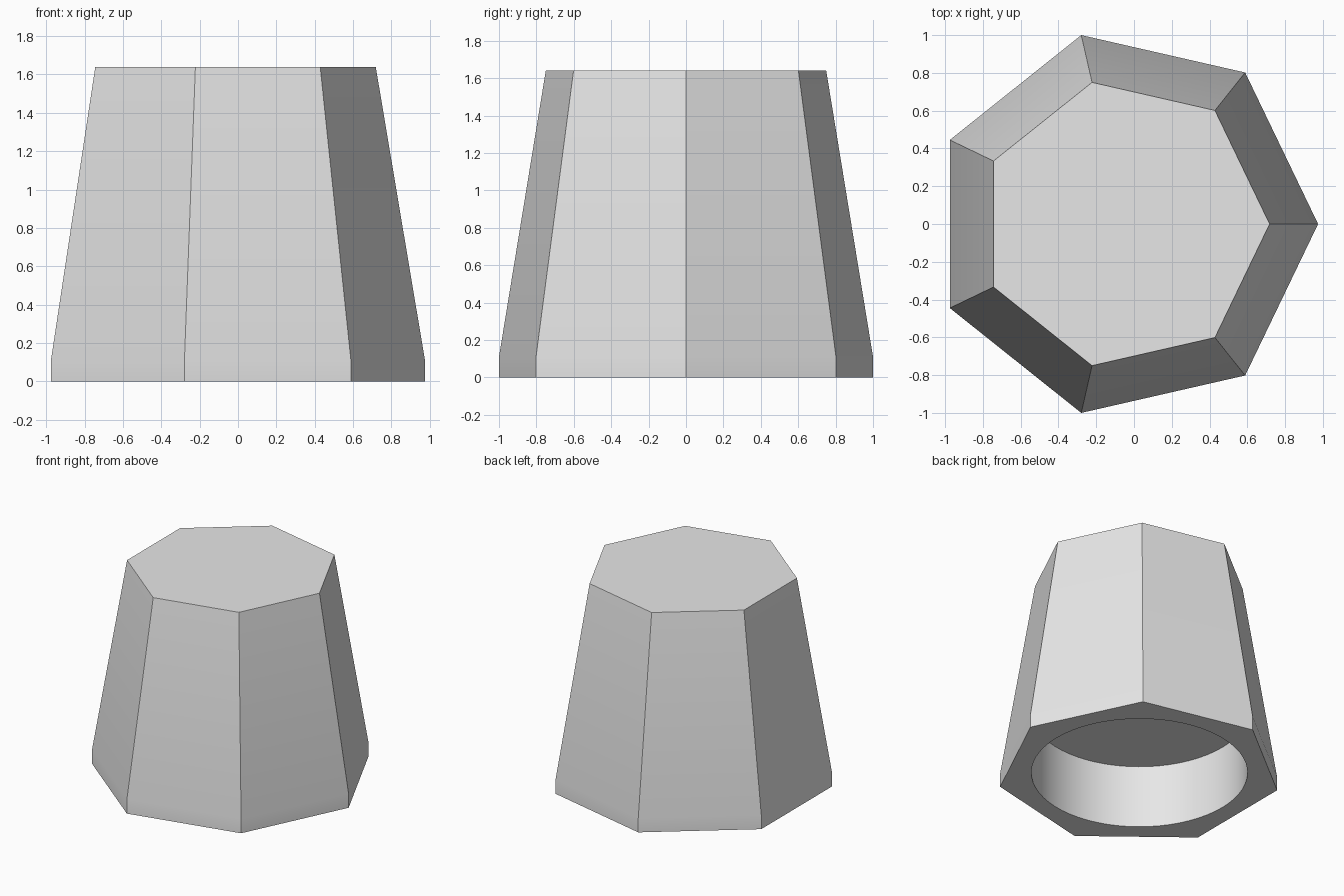
import bpy, bmesh
from math import cos, sin, tau, radians

cube = bpy.data.objects.get("Cube")
if cube:
    bpy.data.objects.remove(cube)

SIDES, HOLE_SIDES = 7, 64
CENTRE_X = -0.051
BASE_R, TOP_R, HOLE_R = 1.0257, 0.769, 0.78
BAND_Z, TOP_Z, HOLE_Z = 0.11, 1.64, 0.5


def ring(bm, sides, radius, z):
    """Ring of vertices with its first corner pointing to +x."""
    return [bm.verts.new((CENTRE_X + radius * cos(tau * i / sides),
                          radius * sin(tau * i / sides), z))
            for i in range(sides)]


def wall(bm, low, high):
    for i in range(len(low)):
        j = (i + 1) % len(low)
        bm.faces.new((low[i], low[j], high[j], high[i]))


def loop_edges(bm, verts):
    return [bm.edges.get((v, verts[i - 1])) for i, v in enumerate(verts)]


bm = bmesh.new()

# Tapered seven-sided shell with a short upright band at the foot
base = ring(bm, SIDES, BASE_R, 0)
band = ring(bm, SIDES, BASE_R, BAND_Z)
top = ring(bm, SIDES, TOP_R, TOP_Z)
wall(bm, base, band)
wall(bm, band, top)
bm.faces.new(top)

# Round blind socket in the underside
mouth = ring(bm, HOLE_SIDES, HOLE_R, 0)
floor = ring(bm, HOLE_SIDES, HOLE_R, HOLE_Z)
wall(bm, mouth, floor)
bm.faces.new(floor)

# Flat rim between the shell and the socket
bmesh.ops.triangle_fill(bm, use_beauty=True,
                        edges=loop_edges(bm, base) + loop_edges(bm, mouth),
                        normal=(0, 0, -1))
bmesh.ops.recalc_face_normals(bm, faces=bm.faces[:])

mesh = bpy.data.meshes.new("tapered_cap")
bm.to_mesh(mesh)
bm.free()
cap = bpy.data.objects.new("tapered_cap", mesh)
bpy.context.collection.objects.link(cap)

# Single plain grey
grey = bpy.data.materials.new("light_grey")
grey.use_nodes = True
colour = (0.8, 0.8, 0.8, 1)
grey.diffuse_color = colour
grey.node_tree.nodes["Principled BSDF"].inputs["Base Color"].default_value = colour
mesh.materials.append(grey)

# Smooth socket wall and foot bend, crisp corners
bpy.ops.object.select_all(action="DESELECT")
cap.select_set(True)
bpy.context.view_layer.objects.active = cap
bpy.ops.object.shade_smooth_by_angle(angle=radians(30))
